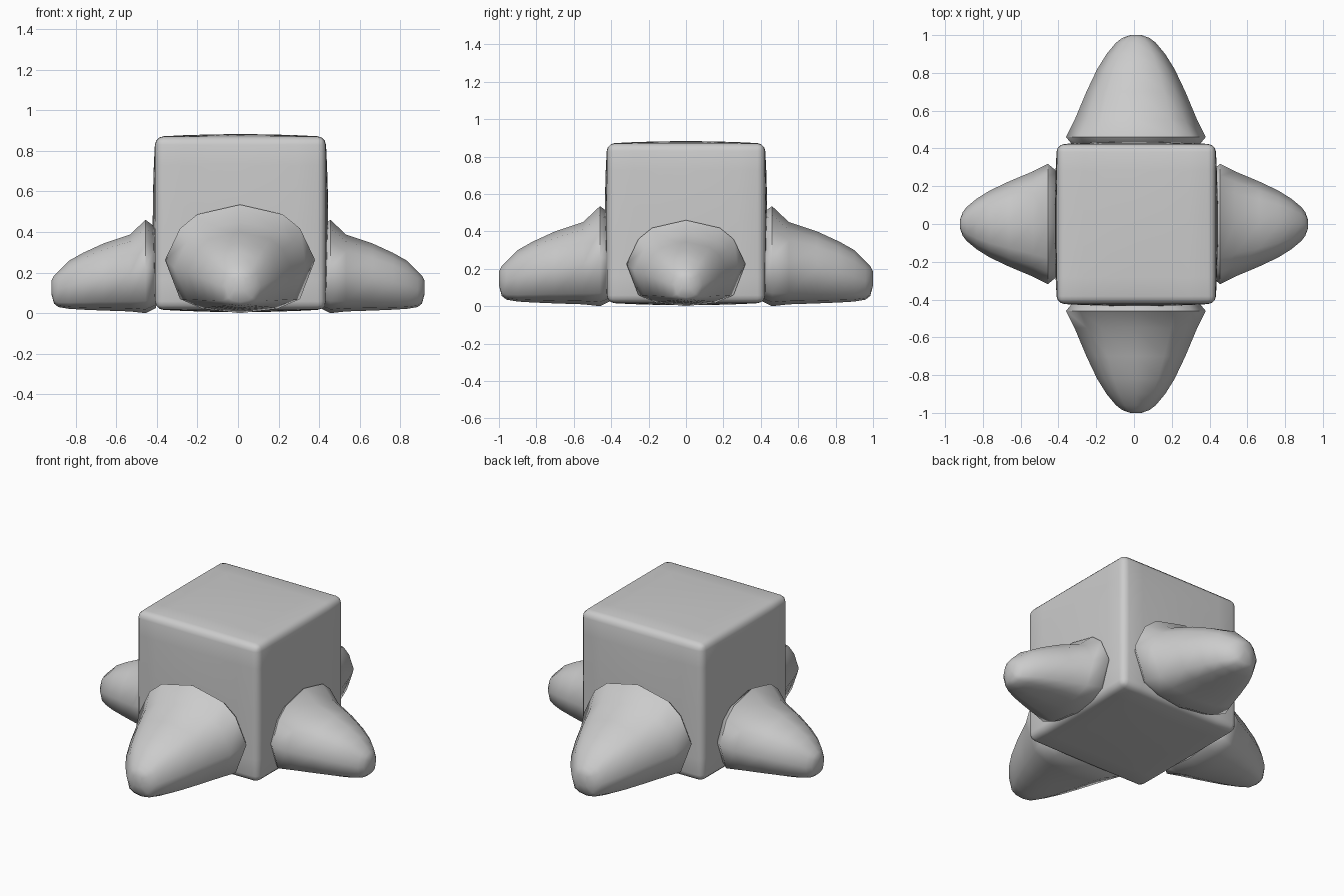
import bpy, bmesh
from math import pi, radians
from mathutils import Matrix

if "Cube" in bpy.data.objects:
    bpy.data.objects.remove(bpy.data.objects["Cube"])


def finish(name, bm):
    bmesh.ops.recalc_face_normals(bm, faces=bm.faces)
    mesh = bpy.data.meshes.new(name)
    bm.to_mesh(mesh)
    bm.free()
    obj = bpy.data.objects.new(name, mesh)
    bpy.context.collection.objects.link(obj)
    bpy.ops.object.select_all(action='DESELECT')
    obj.select_set(True)
    bpy.context.view_layer.objects.active = obj
    return obj


# Body: slightly pillowed cube with rounded edges
bm = bmesh.new()
bmesh.ops.create_cube(bm, size=2)
bmesh.ops.subdivide_edges(bm, edges=bm.edges[:], cuts=5, use_grid_fill=True)
for v in bm.verts:
    c = v.co.copy()
    for i in range(3):
        if abs(c[i]) > 0.999:
            a, b = c[(i + 1) % 3], c[(i + 2) % 3]
            v.co[i] = c[i] * (1 + 0.03 * (1 - a * a) * (1 - b * b))
    v.co = (v.co.x * 0.42 + 0.012, v.co.y * 0.422, v.co.z * 0.426 + 0.444)
body = finish("body", bm)
bev = body.modifiers.new("rounded_edges", 'BEVEL')
bev.width = 0.04
bev.segments = 3
bev.limit_method = 'ANGLE'
bev.angle_limit = radians(50)
bpy.ops.object.shade_smooth()

# Leg cross-section: (sideways -1..1, height 0..1)
SECTION = [(0, 1), (0.57, 0.91), (0.8, 0.78), (1, 0.49), (0.8, 0.13), (0.5, 0.04),
           (0, 0), (-0.5, 0.04), (-0.8, 0.13), (-1, 0.49), (-0.8, 0.78), (-0.57, 0.91)]
# Stations along the leg: distance, half width, bottom, top
STATIONS = [(0.40, 0.32, 0.03, 0.49), (0.46, 0.37, 0.0, 0.535), (0.55, 0.325, 0.01, 0.45),
            (0.70, 0.262, 0.015, 0.40), (0.82, 0.205, 0.02, 0.345), (0.90, 0.155, 0.025, 0.30),
            (0.96, 0.105, 0.035, 0.24), (0.985, 0.072, 0.055, 0.215), (1.0, 0.03, 0.11, 0.185)]


def leg(name, turn, scale, shift, off_x):
    bm = bmesh.new()
    rings = [[bm.verts.new((w * u, -d, lo + (hi - lo) * v)) for u, v in SECTION]
             for d, w, lo, hi in STATIONS]
    n = len(SECTION)
    for r0, r1 in zip(rings, rings[1:]):
        for i in range(n):
            j = (i + 1) % n
            bm.faces.new((r0[i], r0[j], r1[j], r1[i]))
    bm.faces.new(rings[0])
    bm.faces.new(rings[-1])
    m = (Matrix.Translation((off_x, 0, 0)) @ Matrix.Rotation(turn, 4, 'Z')
         @ Matrix.Translation((0, -shift, 0)) @ Matrix.Scale(scale, 4))
    bm.transform(m)
    finish(name, bm)
    bpy.ops.object.shade_smooth_by_angle(angle=radians(60))


# Large front and back legs, smaller side legs
leg("front_leg", 0, 1.0, 0, 0.01)
leg("back_leg", pi, 1.0, 0, 0.01)
leg("right_leg", pi / 2, 0.86, 0.06, 0)
leg("left_leg", -pi / 2, 0.86, 0.06, 0)
